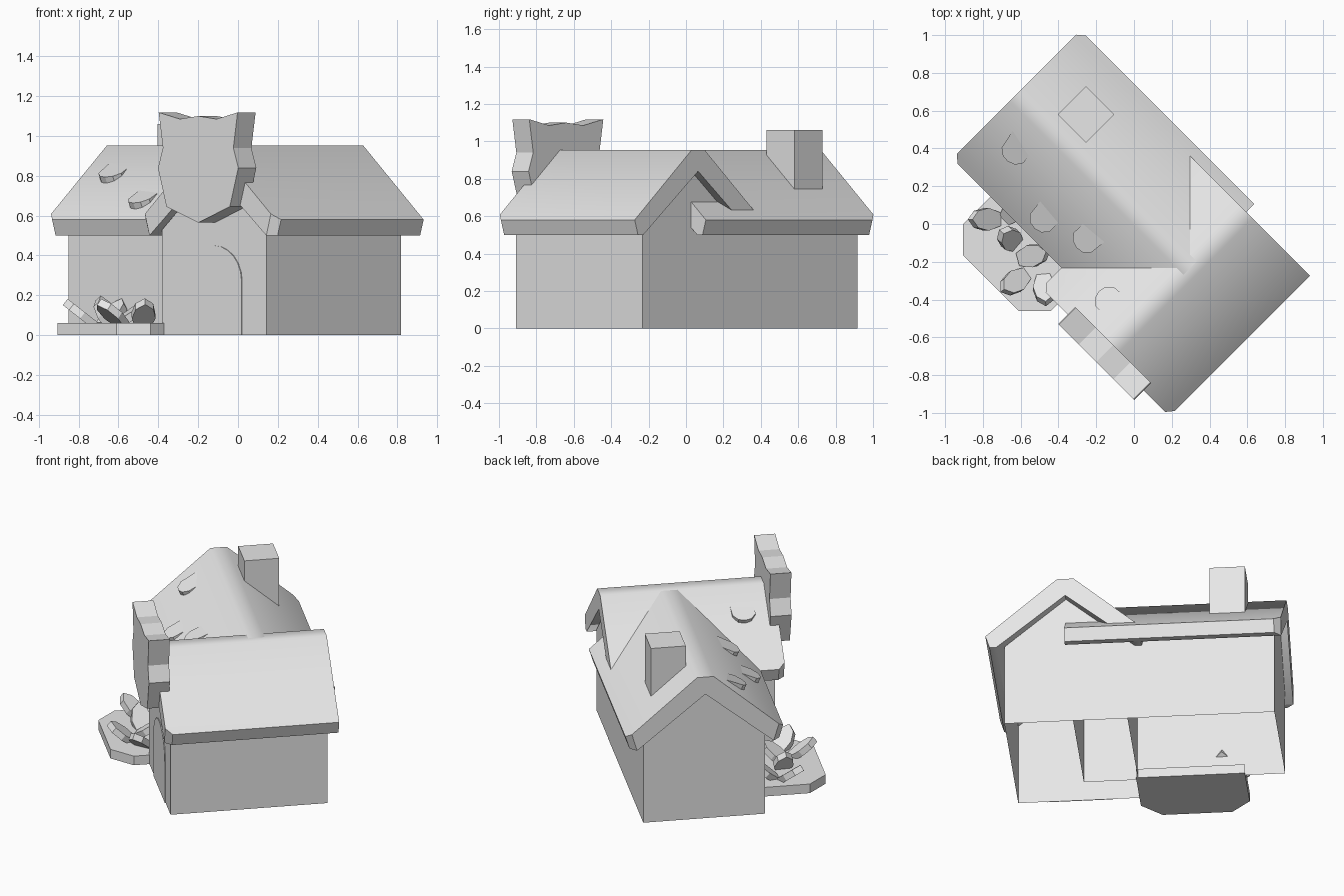
import bpy, bmesh, math
from mathutils import Matrix, Vector

old = bpy.data.objects.get("Cube")
if old:
    bpy.data.objects.remove(old, do_unlink=True)

GREY = (0.8, 0.8, 0.8, 1.0)
mat = bpy.data.materials.new("light grey")
mat.use_nodes = True
mat.diffuse_color = GREY
mat.node_tree.nodes["Principled BSDF"].inputs["Base Color"].default_value = GREY

# The whole house is planned on its own axes, then turned by 45 degrees
TURN = Matrix.Rotation(math.radians(-45), 4, 'Z')
# Frames for a profile (across, up) extruded along the third axis
ALONG_X = Matrix(((0, 0, 1, 0), (1, 0, 0, 0), (0, 1, 0, 0), (0, 0, 0, 1)))
ALONG_Y = Matrix(((1, 0, 0, 0), (0, 0, 1, 0), (0, 1, 0, 0), (0, 0, 0, 1)))
ALONG_Z = Matrix.Identity(4)


def prism(name, profile, start, end, frame, open_bottom=False, bevel=0, smooth=0):
    """Extrude a profile between two positions, in the given frame."""
    bm = bmesh.new()
    face = bm.faces.new([bm.verts.new((a, b, start)) for a, b in profile])
    out = bmesh.ops.extrude_face_region(bm, geom=[face])
    tops = [g for g in out["geom"] if isinstance(g, bmesh.types.BMVert)]
    bmesh.ops.translate(bm, verts=tops, vec=(0, 0, end - start))
    if bevel:  # clip the two eave corners at the starting end
        lim = max(a for a, b in profile) - 0.06
        mid = sum(a for a, b in profile) / len(profile)
        edges = [e for e in bm.edges
                 if all(abs(v.co.z - start) < 1e-4 and abs(v.co.x - mid) > lim - mid
                        for v in e.verts)]
        bmesh.ops.bevel(bm, geom=edges, offset=bevel, segments=1, affect='EDGES')
    bm.transform(TURN @ frame)
    bmesh.ops.recalc_face_normals(bm, faces=bm.faces)
    if open_bottom:
        low = [f for f in bm.faces if all(abs(v.co.z) < 1e-4 for v in f.verts)]
        bmesh.ops.delete(bm, geom=low, context='FACES')
    mesh = bpy.data.meshes.new(name)
    bm.to_mesh(mesh)
    bm.free()
    mesh.materials.append(mat)
    obj = bpy.data.objects.new(name, mesh)
    bpy.context.collection.objects.link(obj)
    if smooth:
        bpy.ops.object.select_all(action='DESELECT')
        obj.select_set(True)
        bpy.context.view_layer.objects.active = obj
        bpy.ops.object.shade_smooth_by_angle(angle=math.radians(smooth))
    return obj


def mirrored(half, centre):
    """Complete a right-hand half profile around a centre line."""
    left = [(-a, b) for a, b in reversed(half) if a > 0]
    return [(a + centre, b) for a, b in half + left]


# Walls: two gabled shells without floors
MAIN, CROSS = 0.045, 0.373
wall = [(0.37, 0), (0.37, 0.53), (0, 0.84)]
prism("main_walls", mirrored(wall, MAIN), -0.88, 0.33, ALONG_X, True)
prism("cross_walls", mirrored(wall, CROSS), -0.541, 0.414, ALONG_Y, True)

# Roofs: thick gabled slabs with a flat ridge
roof = [(0, 0.84), (0.415, 0.5), (0.455, 0.5), (0.48, 0.58), (0.05, 0.953)]
prism("main_roof", mirrored(roof, MAIN), -0.925, 0.375, ALONG_X, bevel=0.04, smooth=42)
prism("cross_roof", mirrored(roof, CROSS), -0.587, 0.465, ALONG_Y, bevel=0.04, smooth=42)

# Chimney
chimney = [(-0.696, 0.124), (-0.484, 0.124), (-0.484, 0.336), (-0.696, 0.336)]
prism("chimney", chimney, 0.55, 1.06, ALONG_Z)

# Shield-shaped sign on the front gable
sign = [(0, 0.565), (0.225, 0.645), (0.285, 0.84), (0.25, 0.94), (0.28, 1.118),
        (0.13, 1.085), (0, 1.1)]
prism("gable_sign", mirrored(sign, 0.375), -0.658, -0.53, ALONG_Y)

# Arched door plate
arch = [(0.198 * math.cos(t * math.pi / 12), 0.27 + 0.18 * math.sin(t * math.pi / 12))
        for t in range(7)]
prism("door", mirrored([(0.198, 0)] + arch[:-1] + [(0, 0.45)], CROSS),
      -0.546, -0.541, ALONG_Y)

# Garden bed with clipped outer corners
bed = [(-0.64, -0.3), (-0.64, -0.64), (-0.525, -0.757), (-0.106, -0.757),
       (0.014, -0.636), (0.014, -0.3)]
prism("garden_bed", bed, 0, 0.06, ALONG_Z)

# Loose shingles: pointed tiles lying less steeply than the roof
tile = mirrored([(0, -0.09), (0.04, -0.08), (0.07, -0.045), (0.075, 0.09)], 0)


def place(x, y, z, heading, tilt):
    return (Matrix.Translation((x, y, z)) @ Matrix.Rotation(math.radians(heading), 4, 'Z')
            @ Matrix.Rotation(math.radians(tilt), 4, 'X'))


for i, (x, y, z, heading) in enumerate([(-0.72, -0.15, 0.815, 10), (-0.36, -0.3, 0.685, 4),
                                        (-0.12, -0.215, 0.76, -4), (0.21, -0.38, 0.835, -88)]):
    prism(f"shingle_{i + 1}", tile, -0.02, 0.02, place(x, y, z, heading, 26))

# Leaves rising out of the garden bed
leaf = mirrored([(0, -0.1), (0.045, -0.06), (0.06, 0.01), (0.035, 0.09)], 0)
for i, (x, y, heading, tilt) in enumerate([(-0.575, -0.54, -45, -38), (-0.41, -0.52, -85, -55),
                                           (-0.26, -0.495, 150, -35), (-0.23, -0.665, -10, -38),
                                           (-0.09, -0.58, 50, -40), (-0.5, -0.39, 180, -40)]):
    prism(f"leaf_{i + 1}", leaf, -0.02, 0.02, place(x, y, 0.105, heading, tilt))
